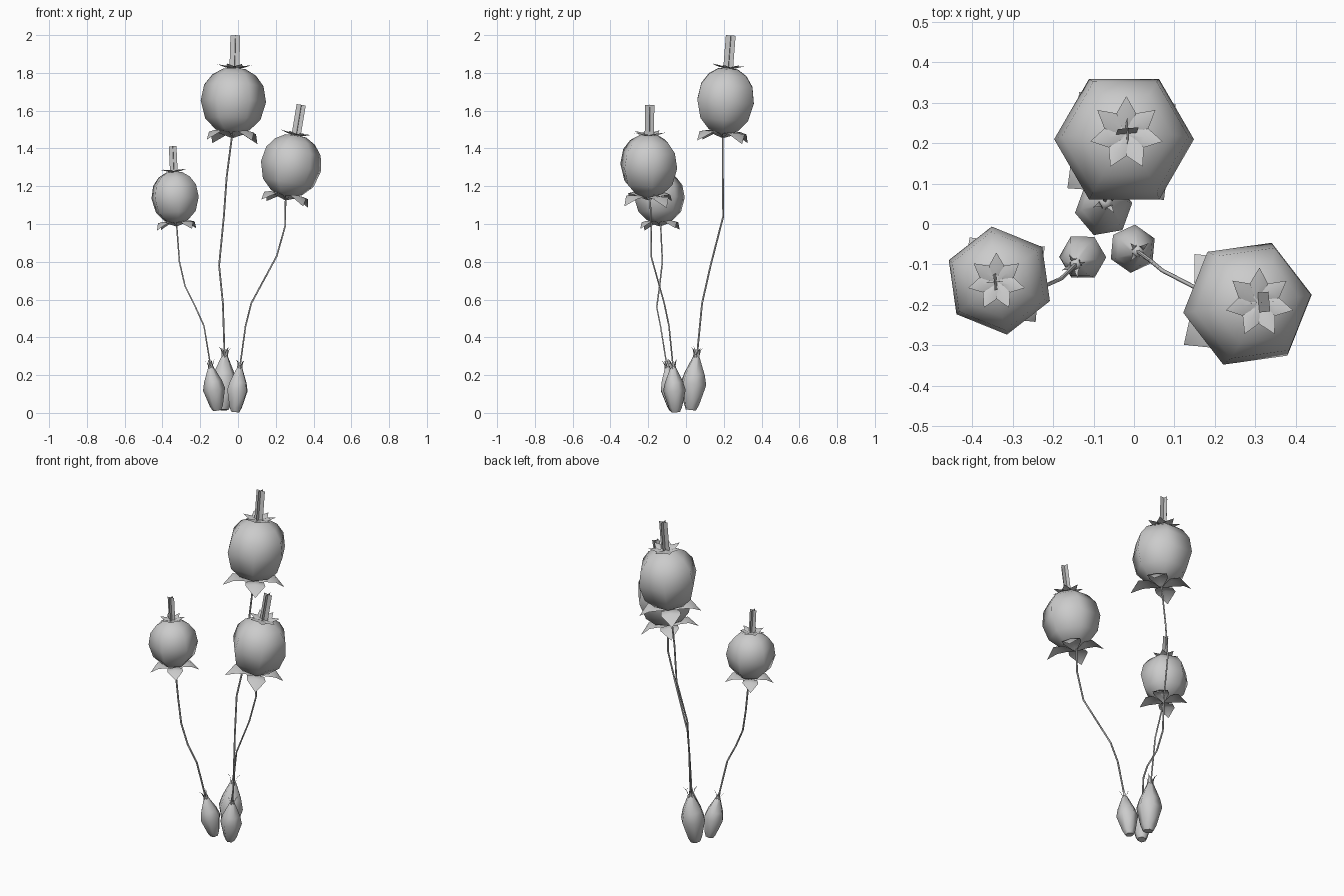
import bpy, math
from math import radians
from mathutils import Vector, Matrix

if "Cube" in bpy.data.objects:
    bpy.data.objects.remove(bpy.data.objects["Cube"])


def frame(base, tip, scale, spin):
    """Matrix putting a part at base, its local z aimed at tip."""
    b, t = Vector(base), Vector(tip)
    turn = Vector((0, 0, 1)).rotation_difference(t - b).to_matrix().to_4x4()
    return (Matrix.Translation(b) @ turn @ Matrix.Rotation(radians(spin), 4, 'Z')
            @ Matrix.Scale(scale, 4))


def add(name, verts, faces, matrix, angle=None):
    mesh = bpy.data.meshes.new(name)
    mesh.from_pydata([matrix @ Vector(v) for v in verts], [], faces)
    obj = bpy.data.objects.new(name, mesh)
    bpy.context.collection.objects.link(obj)
    if angle:
        bpy.ops.object.select_all(action='DESELECT')
        obj.select_set(True)
        bpy.context.view_layer.objects.active = obj
        bpy.ops.object.shade_smooth_by_angle(angle=radians(angle))
    return obj


def lathe(name, profile, sides, matrix):
    """Closed turned body from (radius, height) points."""
    verts = [(r * math.cos(math.tau * i / sides), r * math.sin(math.tau * i / sides), z)
             for r, z in profile for i in range(sides)]
    faces = [(k * sides + i, k * sides + (i + 1) % sides,
              (k + 1) * sides + (i + 1) % sides, (k + 1) * sides + i)
             for k in range(len(profile) - 1) for i in range(sides)]
    faces.append(tuple(reversed(range(sides))))
    faces.append(tuple(range(len(verts) - sides, len(verts))))
    return add(name, verts, faces, matrix, 65)


def petals(name, rows, count, matrix, fold=0.0):
    """Ring of pointed leaves; rows are (radius, height, half width)."""
    verts, faces = [], []
    for p in range(count):
        rot = Matrix.Rotation(math.tau * p / count, 3, 'Z')
        start = len(verts)
        for r, z, w in rows[:-1]:
            verts += [rot @ Vector(v) for v in ((r, -w, z), (r, 0, z + fold), (r, w, z))]
        r, z, _ = rows[-1]
        verts.append(rot @ Vector((r, 0, z)))
        for k in range(len(rows) - 2):
            a = start + 3 * k
            faces += [(a, a + 3, a + 4, a + 1), (a + 1, a + 4, a + 5, a + 2)]
        a, end = len(verts) - 4, len(verts) - 1
        faces += [(a, end, a + 1), (a + 1, end, a + 2)]
    return add(name, verts, faces, matrix, 50)


def stem(name, points, radius):
    curve = bpy.data.curves.new(name, 'CURVE')
    curve.dimensions = '3D'
    curve.bevel_depth = radius
    curve.bevel_resolution = 0
    spline = curve.splines.new('POLY')
    spline.points.add(len(points) - 1)
    for sp, p in zip(spline.points, points):
        sp.co = (*p, 1)
    obj = bpy.data.objects.new(name, curve)
    bpy.context.collection.objects.link(obj)


POD = [(0.03, 0.01), (0.09, 0.034), (0.146, 0.09), (0.173, 0.185),
       (0.157, 0.27), (0.115, 0.325), (0.06, 0.357), (0.02, 0.362)]
SEPAL = [(0.0, -0.01, 0.004), (0.06, 0.017, 0.05), (0.115, 0.018, 0.055), (0.17, -0.03, 0)]
CROWN = [(0.0, 0.355, 0.004), (0.045, 0.366, 0.027), (0.092, 0.378, 0)]
BULB = [(0.024, 0.005), (0.036, 0.03), (0.06, 0.12), (0.048, 0.165), (0.013, 0.245), (0.006, 0.25)]
CURL = [(0.014, 0.21, 0.012), (0.012, 0.25, 0.007), (0.018, 0.27, 0.004), (0.032, 0.283, 0)]

# pod base, pod tip, scale, pod spin, bulb base, bulb tip, bulb scale, bulb spin, stem path
plants = {
    "tall": ((-0.03, 0.195, 1.465), (-0.014, 0.237, 2.0), 1.0, 0,
             (-0.08, 0.025, 0.01), (-0.07, 0.055, 0.3), 1.2, 10,
             [(-0.07, 0.055, 0.27), (-0.08, 0.085, 0.58), (-0.1, 0.13, 0.78),
              (-0.075, 0.197, 1.04), (-0.06, 0.195, 1.25), (-0.03, 0.195, 1.48)]),
    "middle": ((0.252, -0.2, 1.135), (0.332, -0.192, 1.615), 0.94, 8,
               (-0.015, -0.055, 0.0), (0.01, -0.068, 0.25), 1.0, 25,
               [(0.008, -0.067, 0.23), (0.04, -0.09, 0.46), (0.07, -0.115, 0.58),
                (0.205, -0.185, 0.83), (0.25, -0.185, 0.99), (0.252, -0.19, 1.15)]),
    "short": ((-0.326, -0.138, 0.995), (-0.346, -0.144, 1.41), 0.78, 38,
              (-0.11, -0.065, 0.01), (-0.145, -0.1, 0.25), 0.98, 0,
              [(-0.142, -0.098, 0.23), (-0.18, -0.135, 0.46), (-0.225, -0.155, 0.56),
               (-0.28, -0.14, 0.67), (-0.31, -0.125, 0.8), (-0.326, -0.135, 1.01)]),
}

for key, (base, tip, s, spin, bbase, btip, bs, bspin, path) in plants.items():
    # round six-sided pod with drooping sepals and a small crown
    lathe(key + "_pod", POD, 6, frame(base, tip, s, spin))
    petals(key + "_sepals", SEPAL, 4, frame(base, tip, s, 38), 0.008)
    petals(key + "_crown", CROWN, 7, frame(base, tip, s, 90), 0.006)
    # two crossed cards form the tuft on top
    w, lo, hi = 0.026, 0.36, 0.535
    cards = [(-w, 0, lo), (w, 0, lo), (w, 0, hi), (-w, 0, hi),
             (0, -w, lo), (0, w, lo), (0, w, hi), (0, -w, hi)]
    add(key + "_tuft", cards, [(0, 1, 2, 3), (4, 5, 6, 7)], frame(base, tip, s, 5))
    # bulb with curled leaf tips, and the thin stem
    lathe(key + "_bulb", BULB, 6, frame(bbase, btip, bs, bspin))
    petals(key + "_bulb_tips", CURL, 4, frame(bbase, btip, bs, bspin + 20))
    stem(key + "_stem", path, 0.005)
